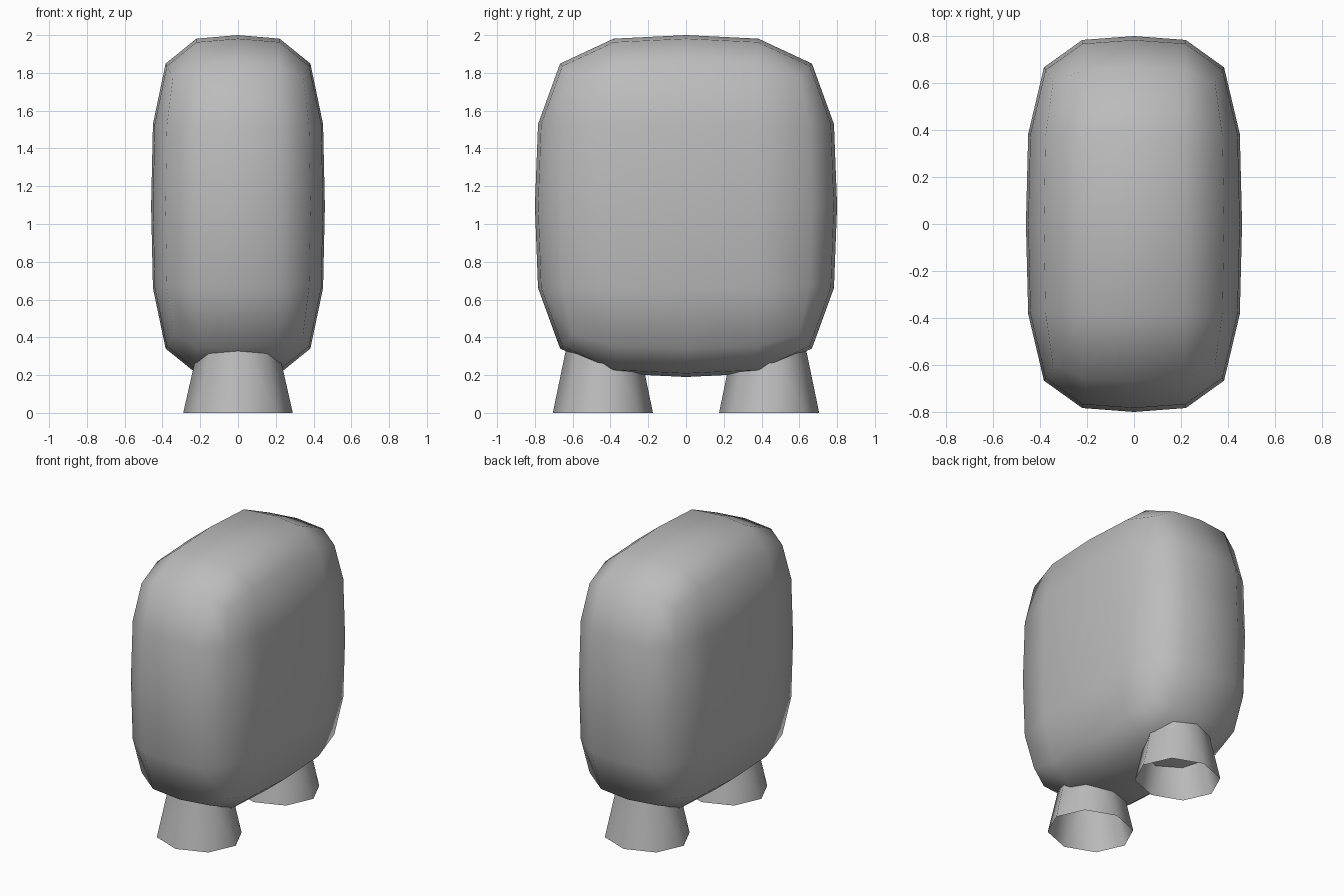
import bpy
import bmesh
from mathutils import Matrix

old = bpy.data.objects.get("Cube")
if old:
    bpy.data.objects.remove(old, do_unlink=True)

# Single plain grey
grey = bpy.data.materials.new("plain_grey")
grey.use_nodes = True
colour = (0.5, 0.5, 0.5, 1)
grey.diffuse_color = colour
grey.node_tree.nodes["Principled BSDF"].inputs["Base Color"].default_value = colour


def make_object(name, bm, location):
    for face in bm.faces:
        face.smooth = True
    mesh = bpy.data.meshes.new(name)
    bm.to_mesh(mesh)
    bm.free()
    mesh.materials.append(grey)
    obj = bpy.data.objects.new(name, mesh)
    obj.location = location
    bpy.context.collection.objects.link(obj)
    return obj


# Body: a box halved on every axis, then rounded by subdivision
bm = bmesh.new()
bmesh.ops.create_cube(bm, size=2)
bmesh.ops.subdivide_edges(bm, edges=bm.edges[:], cuts=1, use_grid_fill=True)
bmesh.ops.scale(bm, vec=(0.46, 0.8, 0.905), verts=bm.verts[:])
body = make_object("body", bm, (0, 0, 1.095))
rounding = body.modifiers.new("rounding", 'SUBSURF')
rounding.levels = rounding.render_levels = 1


# Legs: open eight-sided tapered tubes running up into the body
def make_leg(name, y):
    height = 0.42
    bm = bmesh.new()
    bmesh.ops.create_cone(bm, cap_ends=False, segments=8, radius1=0.29,
                          radius2=0.195, depth=height,
                          matrix=Matrix.Translation((0, 0, height / 2)))
    bmesh.ops.scale(bm, vec=(1, 0.914, 1), verts=bm.verts[:])
    make_object(name, bm, (0, y, 0))


make_leg("front_leg", -0.44)
make_leg("back_leg", 0.44)
